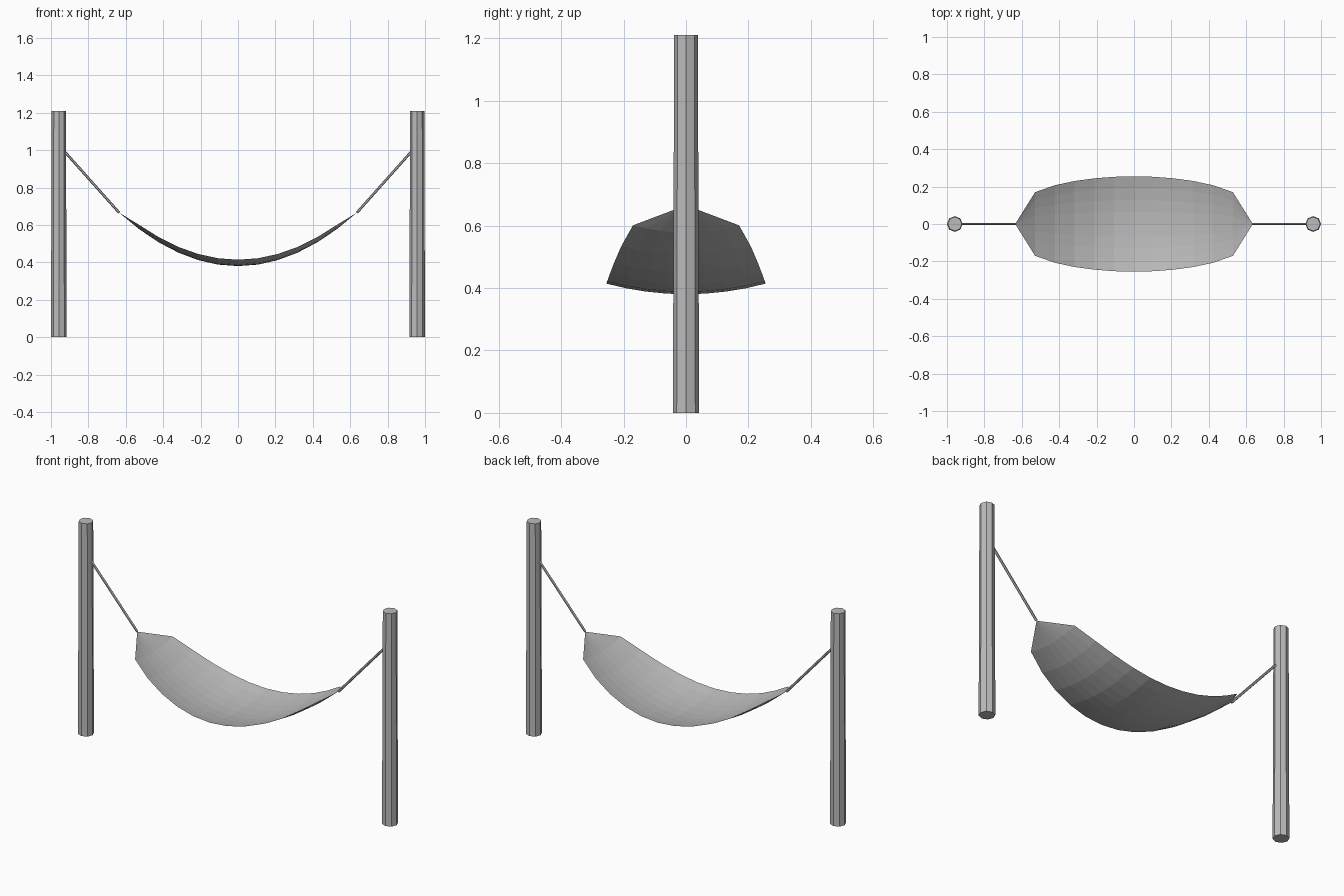
import bpy, bmesh, math
from mathutils import Vector

cube = bpy.data.objects.get("Cube")
if cube:
    bpy.data.objects.remove(cube, do_unlink=True)

grey = bpy.data.materials.new("plain grey")
grey.use_nodes = True
colour = (0.5, 0.5, 0.5, 1)
grey.diffuse_color = colour
grey.node_tree.nodes["Principled BSDF"].inputs["Base Color"].default_value = colour


def add_object(name, bm):
    mesh = bpy.data.meshes.new(name)
    bm.to_mesh(mesh)
    bm.free()
    mesh.materials.append(grey)
    obj = bpy.data.objects.new(name, mesh)
    bpy.context.collection.objects.link(obj)
    return obj


def rod(name, start, end, r_start, r_end, sides):
    """Tapered, capped prism between two points."""
    start, end = Vector(start), Vector(end)
    axis = end - start
    bm = bmesh.new()
    bmesh.ops.create_cone(bm, cap_ends=True, segments=sides,
                          radius1=r_start, radius2=r_end, depth=axis.length)
    obj = add_object(name, bm)
    obj.location = (start + end) / 2
    obj.rotation_mode = 'QUATERNION'
    if axis.x:
        obj.rotation_quaternion = axis.to_track_quat('Z', 'Y')
    return obj


TIP_X, TIP_Z, LOW_Z = 0.635, 0.665, 0.38
HALF_WIDTH, EDGE_LIFT = 0.255, 0.034
LENGTH_STEPS, WIDTH_STEPS = 12, 8

# Posts and ropes
for side, s in (("left", 1), ("right", -1)):
    rod(f"{side}_post", (s * 0.958, 0, 0), (s * 0.958, 0, 1.21), 0.042, 0.038, 8)
    rod(f"{side}_rope", (s * 0.925, 0, 0.99), (s * TIP_X, 0, TIP_Z), 0.007, 0.007, 6)

# Hanging cloth: sagging sheet gathered to a point at each end
bm = bmesh.new()
rows = []
for i in range(LENGTH_STEPS + 1):
    u = 2 * i / LENGTH_STEPS - 1
    spread = max(0, math.cos(u * math.pi / 2)) ** 0.3 if abs(u) < 1 else 0
    row = []
    for j in range(WIDTH_STEPS + 1):
        v = 2 * j / WIDTH_STEPS - 1
        z = LOW_Z + (TIP_Z - LOW_Z) * u * u + EDGE_LIFT * v * v * spread
        row.append(bm.verts.new((u * TIP_X, v * HALF_WIDTH * spread, z)))
    rows.append(row)
for a, b in zip(rows, rows[1:]):
    for j in range(WIDTH_STEPS):
        bm.faces.new((a[j], b[j], b[j + 1], a[j + 1]))
bmesh.ops.remove_doubles(bm, verts=bm.verts[:], dist=0.0001)
add_object("hammock_cloth", bm)
